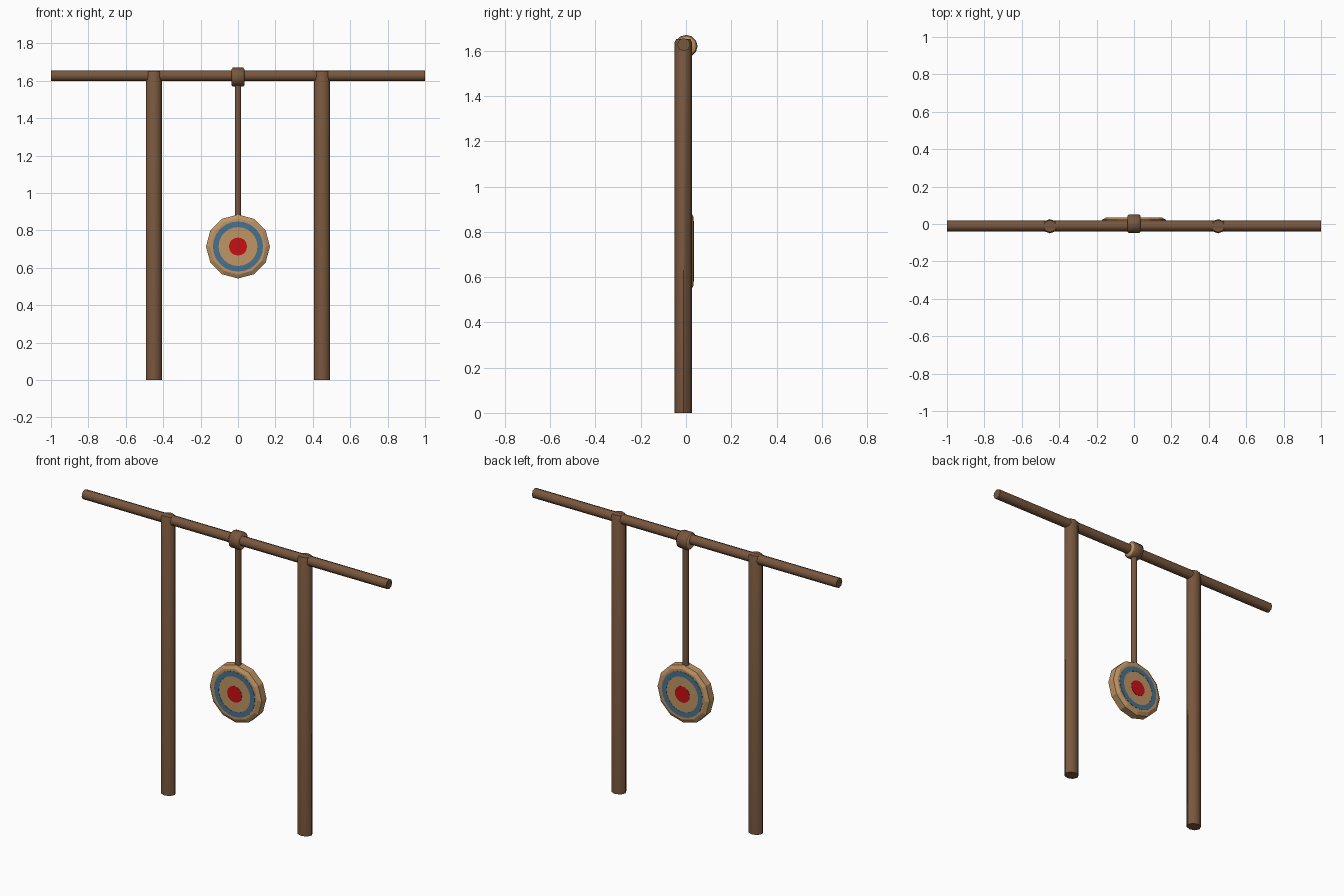
import bpy, math
from mathutils import Matrix, Vector

if "Cube" in bpy.data.objects:
    bpy.data.objects.remove(bpy.data.objects["Cube"])


def material(name, rgb):
    m = bpy.data.materials.new(name)
    m.diffuse_color = (*rgb, 1)
    m.use_nodes = True
    m.node_tree.nodes["Principled BSDF"].inputs["Base Color"].default_value = m.diffuse_color
    return m


BROWN = material("brown wood", (0.19, 0.095, 0.047))
TAN = material("tan wood", (0.52, 0.30, 0.13))
BLUE = material("blue paint", (0.065, 0.17, 0.27))
RED = material("red paint", (0.58, 0.005, 0.008))

TO_AXIS = {
    "X": Matrix.Rotation(math.pi / 2, 3, "Y"),
    "Y": Matrix.Rotation(math.pi / 2, 3, "X"),
    "Z": Matrix.Identity(3),
}


def lathe(name, profile, sides, axis, loc, mats, turn=0.0, scale=(1, 1, 1),
          closed=False, smooth=False, cap_mat=0):
    """Spin (radius, height) points round an axis; open profiles get end caps."""
    rot = TO_AXIS[axis]
    verts, faces = [], []
    for r, h in profile:
        for i in range(sides):
            a = turn + 2 * math.pi * i / sides
            p = rot @ Vector((r * math.cos(a), r * math.sin(a), h))
            verts.append(Vector(p[k] * scale[k] + loc[k] for k in range(3)))
    n = len(profile)
    for j in range(n if closed else n - 1):
        k = (j + 1) % n
        for i in range(sides):
            i2 = (i + 1) % sides
            faces.append((j * sides + i, j * sides + i2, k * sides + i2, k * sides + i))
    if not closed:
        faces.append(tuple(reversed(range(sides))))
        faces.append(tuple(range((n - 1) * sides, n * sides)))
    me = bpy.data.meshes.new(name)
    me.from_pydata(verts, [], faces)
    for m in mats:
        me.materials.append(m)
    if not closed:
        for f in list(me.polygons)[-2:]:
            f.material_index = cap_mat
    ob = bpy.data.objects.new(name, me)
    bpy.context.collection.objects.link(ob)
    if smooth:
        bpy.context.view_layer.objects.active = ob
        ob.select_set(True)
        bpy.ops.object.shade_smooth_by_angle(angle=math.radians(50))
        ob.select_set(False)
    return ob


OCT = math.pi / 8

# two upright posts
for side, x in (("left", -0.45), ("right", 0.45)):
    lathe(side + "_post", [(0.043, 0), (0.043, 1.638), (0.036, 1.652)], 8, "Z",
          (x, -0.012, 0), [BROWN], scale=(1, 0.88, 1), smooth=True)

# crossbar
lathe("crossbar", [(0.029, -1), (0.029, 1)], 8, "X", (0, -0.01, 1.627),
      [BROWN], smooth=True)

# collar round the crossbar, with tan ends
lathe("collar", [(0.042, -0.035), (0.05, -0.028), (0.05, 0.028), (0.042, 0.035)], 12, "X",
      (0, 0.001, 1.62), [BROWN, TAN], smooth=True, cap_mat=1)

# hanging rod
lathe("hanging_rod", [(0.0185, 0.86), (0.0185, 1.6)], 8, "Z", (0, 0.001, 0),
      [BROWN], turn=OCT, smooth=True)

# twelve-sided target with chamfered rim
CENTRE = (0, 0.001, 0.714)
lathe("target_disc", [(0.150, -0.033), (0.171, -0.022), (0.171, 0.022), (0.150, 0.033)],
      12, "Y", CENTRE, [TAN])

# painted ring and bullseye on both faces
for side, s in (("front", 1), ("back", -1)):
    lo, hi = sorted((s * 0.031, s * 0.0345))
    lathe(side + "_blue_ring", [(0.104, lo), (0.134, lo), (0.134, hi), (0.104, hi)],
          24, "Y", CENTRE, [BLUE], closed=True)
    lathe(side + "_bullseye", [(0.048, lo), (0.048, hi)], 20, "Y", CENTRE, [RED])
